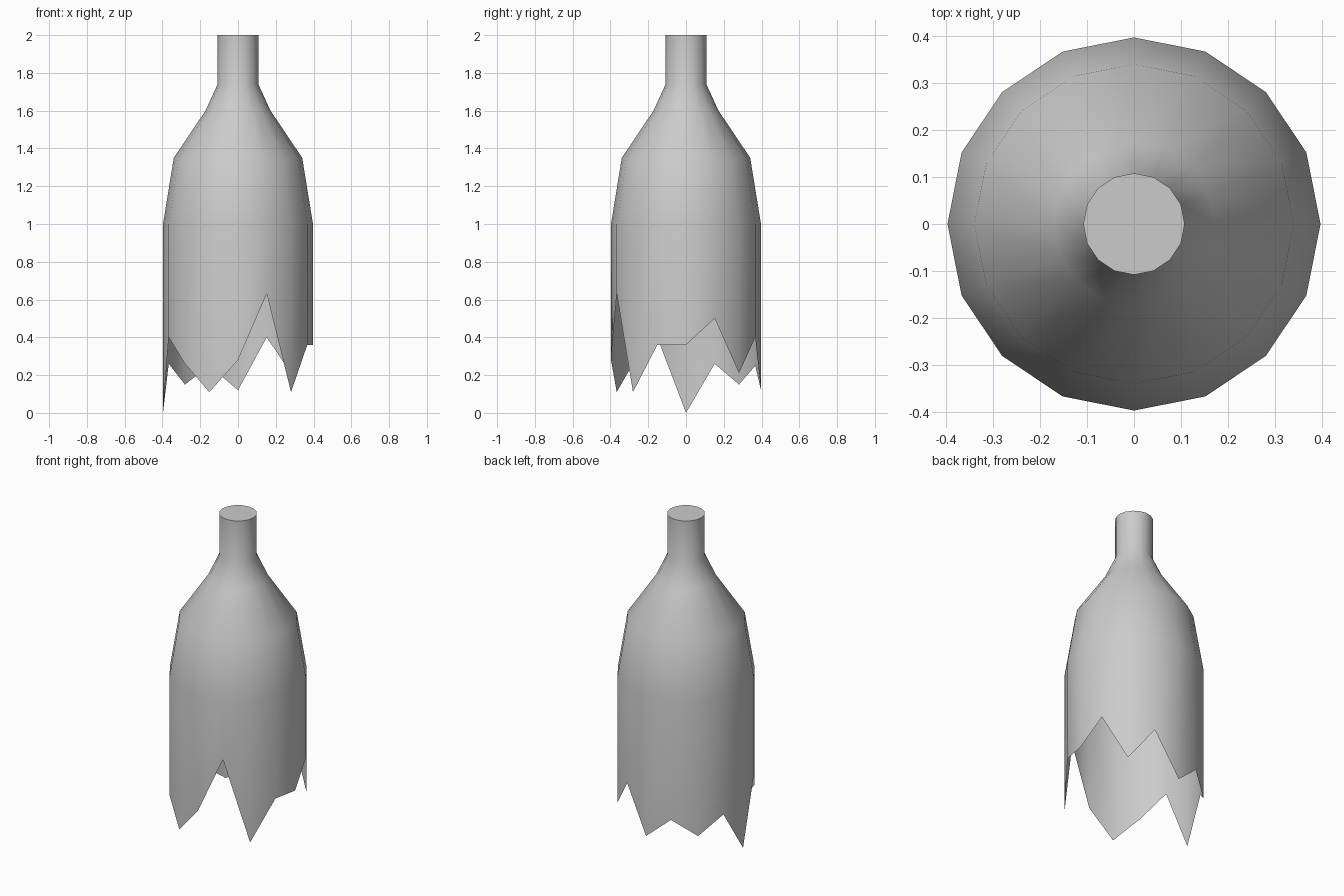
import bpy, bmesh, math

if "Cube" in bpy.data.objects:
    bpy.data.objects.remove(bpy.data.objects["Cube"])

SIDES = 16
R = 0.397

# Heights of the jagged broken rim, one per side, counter-clockwise from +x
rim = [0.36, 0.50, 0.21, 0.40, 0.12, 0.25, 0.15, 0.26,
       0.0, 0.40, 0.26, 0.11, 0.28, 0.63, 0.11, 0.36]

# Bottle profile above the break: (radius, height)
profile = [(R, 1.0), (0.34, 1.35), (0.172, 1.60), (0.108, 1.74), (0.108, 2.0)]


def ring(bm, radius, heights):
    verts = []
    for i, z in enumerate(heights):
        a = 2 * math.pi * i / SIDES
        verts.append(bm.verts.new((radius * math.cos(a), radius * math.sin(a), z)))
    return verts


# Single-walled bottle shell, open at the broken end
bm = bmesh.new()
rings = [ring(bm, R, rim)]
rings += [ring(bm, r, [z] * SIDES) for r, z in profile]
for low, high in zip(rings, rings[1:]):
    for i in range(SIDES):
        j = (i + 1) % SIDES
        bm.faces.new((low[i], low[j], high[j], high[i]))

# Closed neck end
bm.faces.new(rings[-1])

mesh = bpy.data.meshes.new("broken_bottle")
bm.to_mesh(mesh)
bm.free()
bottle = bpy.data.objects.new("broken_bottle", mesh)
bpy.context.collection.objects.link(bottle)

# Smooth walls, crisp neck edge
bpy.context.view_layer.objects.active = bottle
bottle.select_set(True)
bpy.ops.object.shade_smooth_by_angle(angle=math.radians(40))
